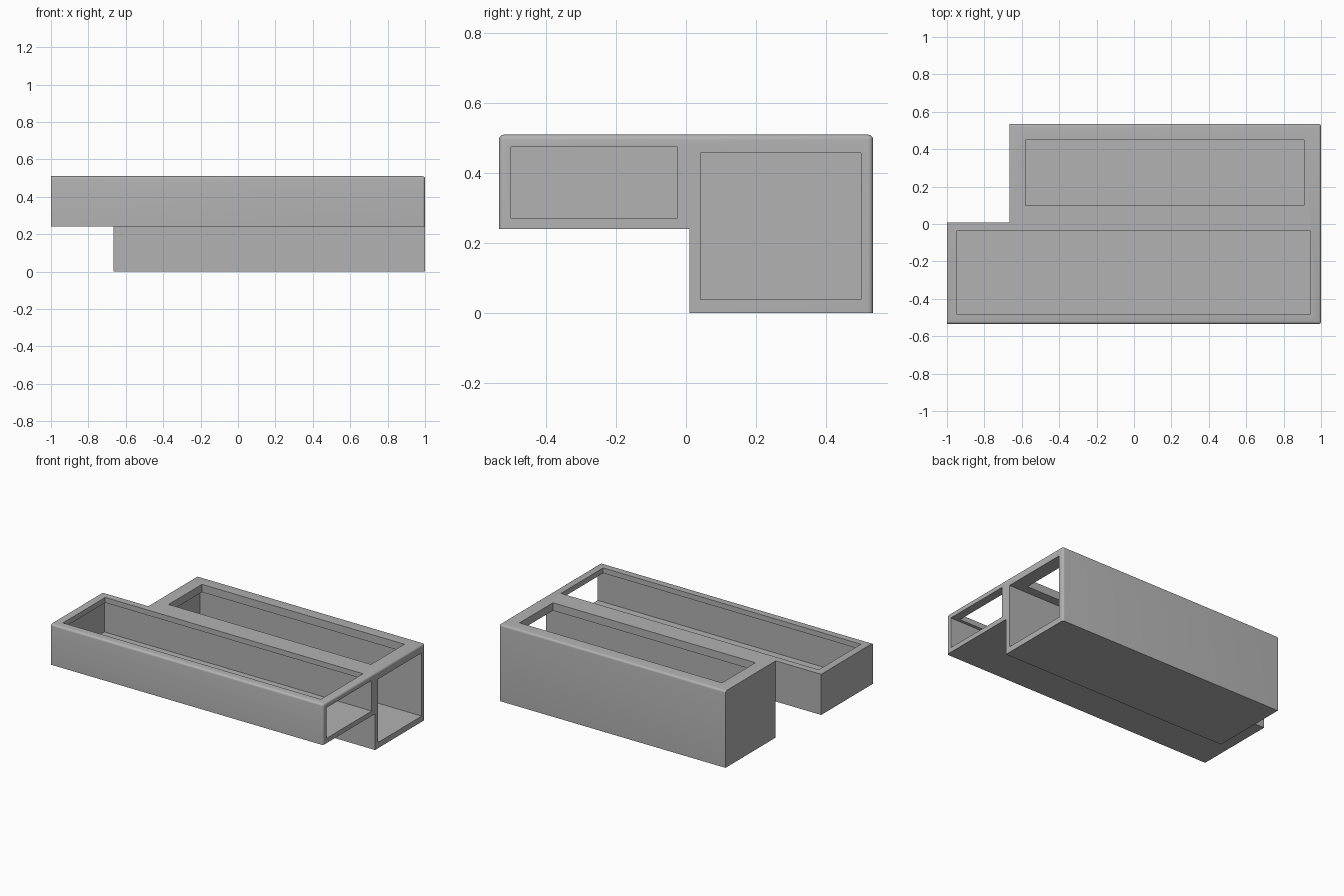
import bpy, bmesh, math
from mathutils import Vector

if "Cube" in bpy.data.objects:
    bpy.data.objects.remove(bpy.data.objects["Cube"], do_unlink=True)

grey = bpy.data.materials.new("plain_grey")
grey.use_nodes = True
colour = (0.445, 0.445, 0.445, 1)
grey.diffuse_color = colour
grey.node_tree.nodes["Principled BSDF"].inputs["Base Color"].default_value = colour

END, FRONT, BACK, TOP, STEP = 1.0, -0.535, 0.535, 0.51, 0.24


def add_object(name, bm):
    bmesh.ops.recalc_face_normals(bm, faces=bm.faces)
    mesh = bpy.data.meshes.new(name)
    bm.to_mesh(mesh)
    bm.free()
    mesh.materials.append(grey)
    obj = bpy.data.objects.new(name, mesh)
    bpy.context.scene.collection.objects.link(obj)
    return obj


def cutter(name, low, high):
    """Box between two corners, used only for cutting."""
    low, high = Vector(low), Vector(high)
    bm = bmesh.new()
    bmesh.ops.create_cube(bm, size=1)
    for v in bm.verts:
        v.co = (low + high) / 2 + v.co * (high - low)
    obj = add_object(name, bm)
    obj.hide_render = True
    return obj


# Housing: stepped profile extruded along x
bm = bmesh.new()
profile = [(FRONT, STEP), (0.01, STEP), (0.01, 0), (BACK, 0), (BACK, TOP), (FRONT, TOP)]
face = bm.faces.new([bm.verts.new((-END, y, z)) for y, z in profile])
moved = bmesh.ops.extrude_face_region(bm, geom=[face])["geom"]
bmesh.ops.translate(bm, vec=(2 * END, 0, 0),
                    verts=[g for g in moved if isinstance(g, bmesh.types.BMVert)])
bmesh.ops.recalc_face_normals(bm, faces=bm.faces)


# Rounded outer edges along the top and up the open end
def is_rounded(edge):
    a, b = (v.co for v in edge.verts)
    at_end = min(a.x, b.x) > 0.99
    on_top = min(a.z, b.z) > TOP - 0.01
    along_x = abs(a.x - b.x) > 0.1
    upright = abs(a.z - b.z) > 0.1 and abs(a.y) > 0.5
    return (on_top and (along_x or at_end)) or (at_end and upright)


bmesh.ops.bevel(bm, geom=[e for e in bm.edges if is_rounded(e)], offset=0.014,
                segments=4, profile=0.5, affect='EDGES', clamp_overlap=True)
housing = add_object("housing", bm)

# Corner notch, two tunnels open at one end, and their top windows
cutters = [
    cutter("corner_notch_cutter", (-1.2, 0.009, -0.1), (-0.665, 0.7, 0.7)),
    cutter("front_tunnel_cutter", (-0.965, -0.50, 0.272), (1.2, -0.025, 0.475)),
    cutter("back_tunnel_cutter", (-0.63, 0.042, 0.038), (1.2, 0.50, 0.458)),
    cutter("front_window_cutter", (-0.95, -0.48, 0.40), (0.945, -0.037, 0.7)),
    cutter("back_window_cutter", (-0.58, 0.10, 0.40), (0.908, 0.45, 0.7)),
]
for c in cutters:
    mod = housing.modifiers.new(c.name, 'BOOLEAN')
    mod.operation, mod.solver, mod.object = 'DIFFERENCE', 'EXACT', c

# Bake the cuts, then discard the cutters
bpy.context.view_layer.update()
graph = bpy.context.evaluated_depsgraph_get()
result = bpy.data.meshes.new_from_object(housing.evaluated_get(graph))
housing.modifiers.clear()
housing.data = result
for c in cutters:
    bpy.data.objects.remove(c, do_unlink=True)

# Smooth roundings, sharp corners
for o in bpy.context.selected_objects:
    o.select_set(False)
housing.select_set(True)
bpy.context.view_layer.objects.active = housing
bpy.ops.object.shade_smooth_by_angle(angle=math.radians(30))
